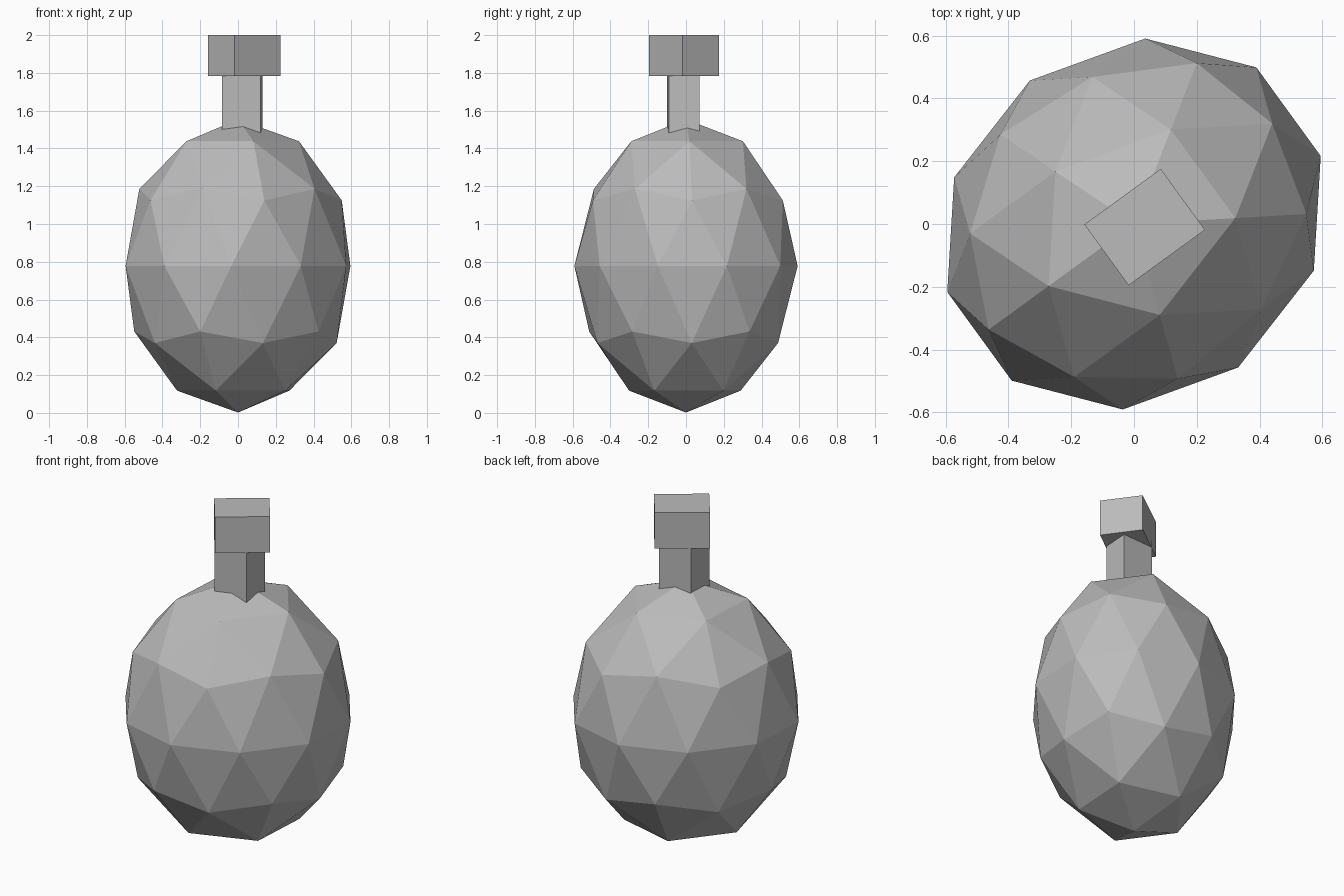
import bpy, math
from mathutils import Matrix

if "Cube" in bpy.data.objects:
    bpy.data.objects.remove(bpy.data.objects["Cube"], do_unlink=True)

grey = bpy.data.materials.new("stone_grey")
grey.use_nodes = True
colour = (0.5, 0.5, 0.5, 1)
grey.diffuse_color = colour
grey.node_tree.nodes["Principled BSDF"].inputs["Base Color"].default_value = colour

TURN = math.radians(36)


def finish(name, matrix):
    """Name the active primitive, bake its placement into the mesh and colour it."""
    obj = bpy.context.object
    obj.name = name
    obj.data.transform(matrix)
    obj.data.materials.append(grey)
    return obj


def placed(loc, size, angle):
    return (Matrix.Translation(loc) @ Matrix.Rotation(angle, 4, 'Z')
            @ Matrix.Diagonal((*size, 1)))


# Faceted egg-shaped body
bpy.ops.mesh.primitive_ico_sphere_add(subdivisions=2, radius=1)
finish("body", placed((0, 0, 0.778), (0.64, 0.565, 0.776), TURN + math.pi))

# Slightly skewed square neck, running into body and cap
bpy.ops.mesh.primitive_cube_add(size=1)
skew = Matrix(((0.205, 0.01, 0, 0.0225),
               (0.01, 0.162, 0, -0.015),
               (0, 0, 0.41, 1.625),
               (0, 0, 0, 1)))
finish("neck", skew)

# Block cap
bpy.ops.mesh.primitive_cube_add(size=1)
finish("cap", placed((0.034, -0.01, 1.892), (0.301, 0.24, 0.216), TURN))
